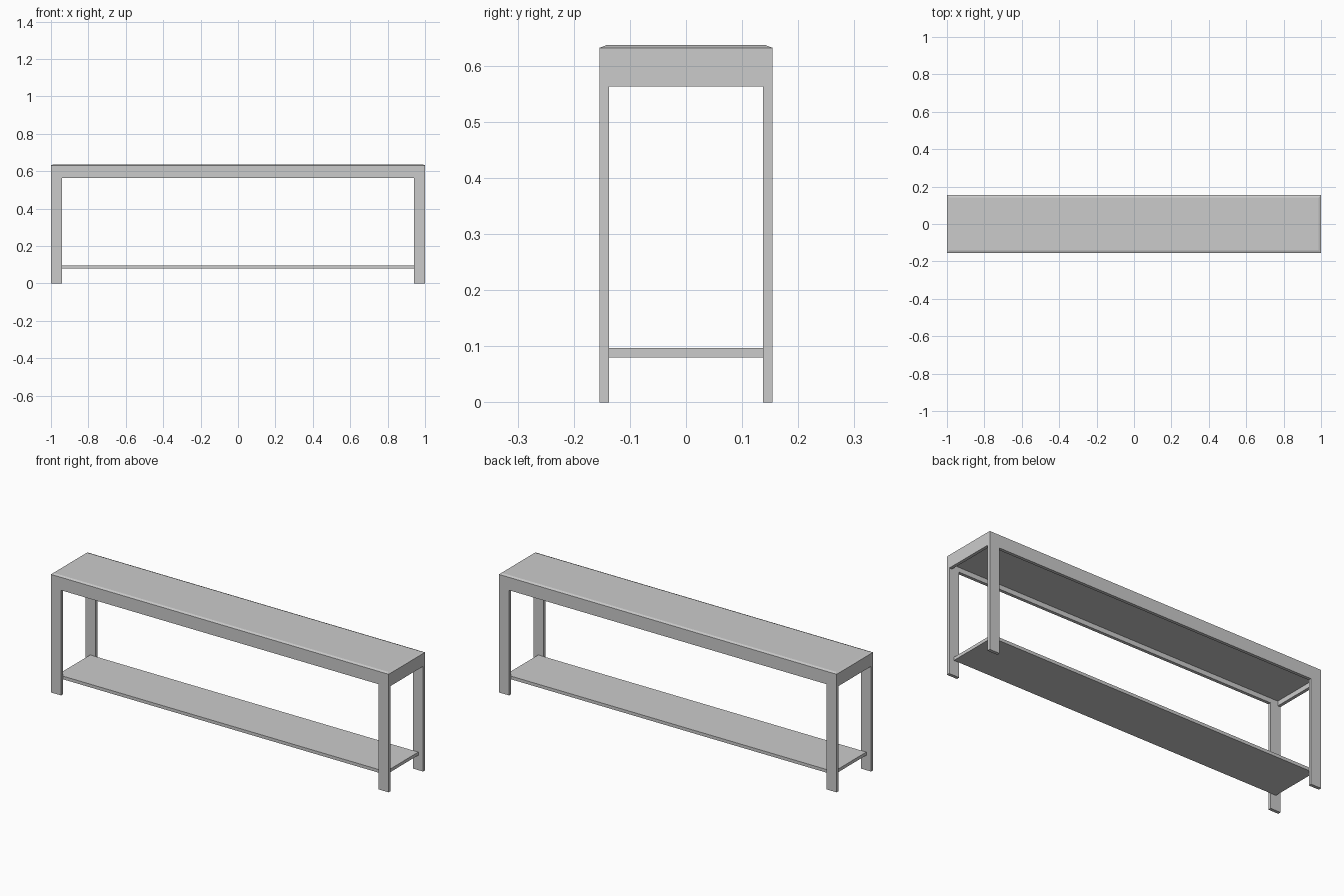
import bpy, bmesh

if "Cube" in bpy.data.objects:
    bpy.data.objects.remove(bpy.data.objects["Cube"])

HALF_X, HALF_Y = 1.0, 0.154      # outer half sizes
THICK, LEG_W = 0.0165, 0.06      # board thickness, leg width
APRON_Z, SLAB_Z, TOP_Z = 0.563, 0.588, 0.637
INNER_Y = HALF_Y - THICK


def make_object(name, bm):
    bmesh.ops.recalc_face_normals(bm, faces=bm.faces[:])
    mesh = bpy.data.meshes.new(name)
    bm.to_mesh(mesh)
    bm.free()
    obj = bpy.data.objects.new(name, mesh)
    bpy.context.collection.objects.link(obj)
    return obj


def extrude_profile(name, points, offset):
    """Flat polygon pushed along an offset into a solid board."""
    bm = bmesh.new()
    face = bm.faces.new([bm.verts.new(p) for p in points])
    new = bmesh.ops.extrude_face_region(bm, geom=[face], use_keep_orig=True)["geom"]
    bmesh.ops.translate(bm, vec=offset, verts=[v for v in new if isinstance(v, bmesh.types.BMVert)])
    return make_object(name, bm)


def box(name, x0, x1, y0, y1, z0, z1):
    return extrude_profile(name, [(x0, y0, z0), (x1, y0, z0), (x1, y1, z0), (x0, y1, z0)],
                           (0, 0, z1 - z0))


# Top slab with a shallow chamfer around its upper edge
bm = bmesh.new()
rings = []
for inset, z in ((0, SLAB_Z), (0, TOP_Z - 0.005), (0.013, TOP_Z)):
    x, y = HALF_X - inset, HALF_Y - inset
    rings.append([bm.verts.new((sx * x, sy * y, z))
                  for sx, sy in ((-1, -1), (1, -1), (1, 1), (-1, 1))])
for low, high in zip(rings, rings[1:]):
    for i in range(4):
        j = (i + 1) % 4
        bm.faces.new((low[i], low[j], high[j], high[i]))
bm.faces.new(rings[0])
bm.faces.new(rings[-1])
make_object("table_top", bm)

# Front and back frames: two legs joined by an apron
inner_x = HALF_X - LEG_W
outline = [(-HALF_X, 0), (-inner_x, 0), (-inner_x, APRON_Z), (inner_x, APRON_Z),
           (inner_x, 0), (HALF_X, 0), (HALF_X, SLAB_Z), (-HALF_X, SLAB_Z)]
for name, side in (("front_leg_frame", -1), ("back_leg_frame", 1)):
    extrude_profile(name, [(x, side * HALF_Y, z) for x, z in outline], (0, -side * THICK, 0))

# End aprons between the frames
for name, side in (("left_end_apron", -1), ("right_end_apron", 1)):
    x0, x1 = sorted((side * HALF_X, side * (HALF_X - THICK)))
    box(name, x0, x1, -INNER_Y, INNER_Y, APRON_Z, SLAB_Z)

# Low shelf between the legs
box("lower_shelf", -0.972, 0.972, -INNER_Y, INNER_Y, 0.08, 0.097)
